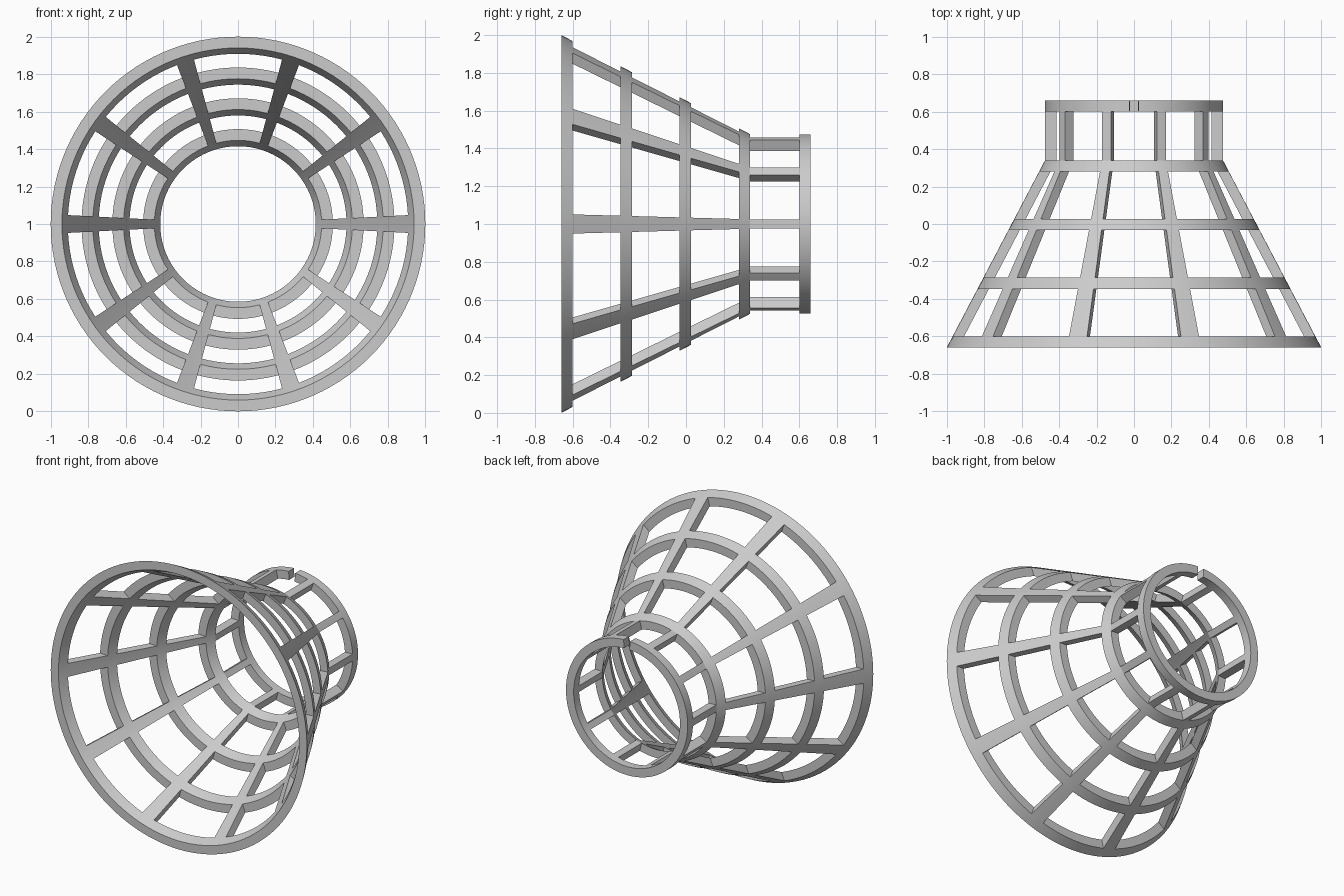
import bpy, bmesh
from math import sin, cos, radians

old = bpy.data.objects.get("Cube")
if old:
    bpy.data.objects.remove(old, do_unlink=True)

grey = bpy.data.materials.new("light grey")
grey.use_nodes = True
colour = (0.6, 0.6, 0.6, 1)
grey.diffuse_color = colour
grey.node_tree.nodes["Principled BSDF"].inputs["Base Color"].default_value = colour

WALL, BAND, STEP = 0.06, 0.06, 3
FRONT, NECK, BACK = -0.66, 0.34, 0.66
MOUTH_R, NECK_R = 1.0, 0.475


def radius(y):
    """Outer radius: a cone that runs into a straight neck."""
    t = min(1, (y - FRONT) / (NECK - FRONT))
    return MOUTH_R + (NECK_R - MOUTH_R) * t


def sweep(bm, y0, y1, start, end):
    """Sweep the wall section between two depths around the y axis."""
    section = [(y0, radius(y0)), (y1, radius(y1)),
               (y1, radius(y1) - WALL), (y0, radius(y0) - WALL)]
    closed = end - start == 360
    loops = []
    for a in range(start, end + (0 if closed else STEP), STEP):
        c, s = cos(radians(a)), sin(radians(a))
        loops.append([bm.verts.new((r * c, y, 1 + r * s)) for y, r in section])
    pairs = list(zip(loops, loops[1:]))
    if closed:
        pairs.append((loops[-1], loops[0]))
    else:
        bm.faces.new(loops[0])
        bm.faces.new(loops[-1])
    for p, q in pairs:
        for i in range(4):
            j = (i + 1) % 4
            bm.faces.new((p[i], p[j], q[j], q[i]))


def make(name, y0, y1, arcs):
    bm = bmesh.new()
    for start, end in arcs:
        sweep(bm, y0, y1, start, end)
    bmesh.ops.recalc_face_normals(bm, faces=bm.faces)
    mesh = bpy.data.meshes.new(name)
    bm.to_mesh(mesh)
    bm.free()
    mesh.materials.append(grey)
    obj = bpy.data.objects.new(name, mesh)
    bpy.context.collection.objects.link(obj)
    bpy.ops.object.select_all(action="DESELECT")
    obj.select_set(True)
    bpy.context.view_layer.objects.active = obj
    bpy.ops.object.shade_smooth_by_angle(angle=radians(30))


# Hoops: four on the cone, and a slotted one at the end of the neck
spacing = (NECK - BAND - FRONT) / 3
starts = [FRONT + i * spacing for i in range(4)] + [BACK - BAND]
names = ["mouth_ring", "front_hoop", "middle_hoop", "neck_hoop", "slotted_end_ring"]
for name, y in zip(names, starts):
    arc = (93, 447) if name == "slotted_end_ring" else (0, 360)
    make(name, y, y + BAND, [arc])

# Ten wedge-shaped ribs fill each bay between neighbouring hoops
ribs = [(a - 3, a + 3) for a in range(0, 360, 36)]
bays = ["front_ribs", "middle_ribs", "rear_ribs", "neck_ribs"]
for name, y0, y1 in zip(bays, starts, starts[1:]):
    make(name, y0 + BAND, y1, ribs)
